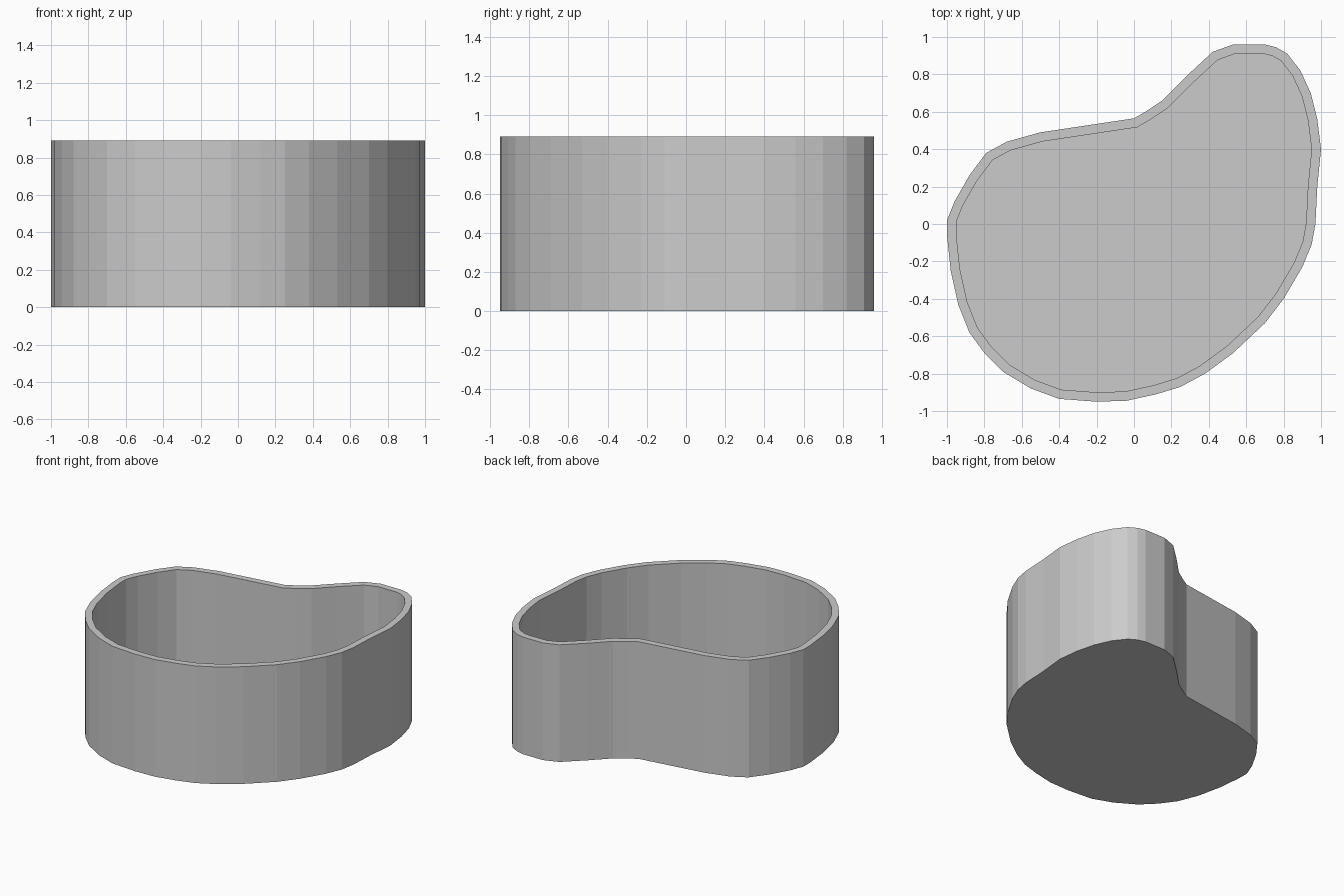
import bpy
import bmesh
from mathutils import Vector

HEIGHT = 0.89
WALL = 0.05
FLOOR = 0.05

# Kidney-shaped outline, counter-clockwise from above
OUTLINE = [
    (0.7, 0.96), (0.53, 0.96), (0.42, 0.92), (0.28, 0.79), (0.15, 0.66),
    (0.06, 0.6), (0, 0.565), (-0.5, 0.49), (-0.68, 0.44), (-0.79, 0.38),
    (-0.88, 0.26), (-0.96, 0.12), (-1, 0.02), (-1, -0.06), (-0.98, -0.25),
    (-0.94, -0.43), (-0.88, -0.58), (-0.8, -0.69), (-0.7, -0.79),
    (-0.55, -0.88), (-0.4, -0.935), (-0.2, -0.95), (-0.04, -0.945),
    (0.12, -0.91), (0.25, -0.87), (0.38, -0.8), (0.53, -0.69),
    (0.7, -0.53), (0.8, -0.4), (0.9, -0.23), (0.95, -0.11), (0.97, 0),
    (0.98, 0.2), (1, 0.4), (0.98, 0.56), (0.945, 0.7), (0.89, 0.82),
    (0.82, 0.91), (0.76, 0.945),
]


def make_material(name, colour):
    material = bpy.data.materials.new(name)
    material.use_nodes = True
    material.diffuse_color = colour
    shader = material.node_tree.nodes["Principled BSDF"]
    shader.inputs["Base Color"].default_value = colour
    return material


def make_basin(name, material):
    bm = bmesh.new()
    # Base face pulled up into a solid block
    base = bm.faces.new([bm.verts.new((x, y, 0)) for x, y in OUTLINE])
    block = bmesh.ops.extrude_face_region(bm, geom=[base], use_keep_orig=True)
    top = next(g for g in block["geom"] if isinstance(g, bmesh.types.BMFace))
    bmesh.ops.translate(bm, verts=top.verts[:], vec=Vector((0, 0, HEIGHT)))
    bmesh.ops.recalc_face_normals(bm, faces=bm.faces[:])

    # Rim of even width around the opening
    bmesh.ops.inset_region(bm, faces=[top], thickness=WALL,
                           use_even_offset=True, use_boundary=True)

    # Hollow interior sunk down to the floor
    hollow = bmesh.ops.extrude_discrete_faces(bm, faces=[top])
    floor = hollow["faces"][0]
    bmesh.ops.translate(bm, verts=floor.verts[:],
                        vec=Vector((0, 0, FLOOR - HEIGHT)))
    bmesh.ops.recalc_face_normals(bm, faces=bm.faces[:])

    mesh = bpy.data.meshes.new(name)
    bm.to_mesh(mesh)
    bm.free()
    mesh.materials.append(material)
    basin = bpy.data.objects.new(name, mesh)
    bpy.context.collection.objects.link(basin)
    return basin


default_cube = bpy.data.objects.get("Cube")
if default_cube:
    bpy.data.objects.remove(default_cube, do_unlink=True)

grey = make_material("plain grey", (0.6, 0.6, 0.6, 1))
make_basin("kidney_basin", grey)
